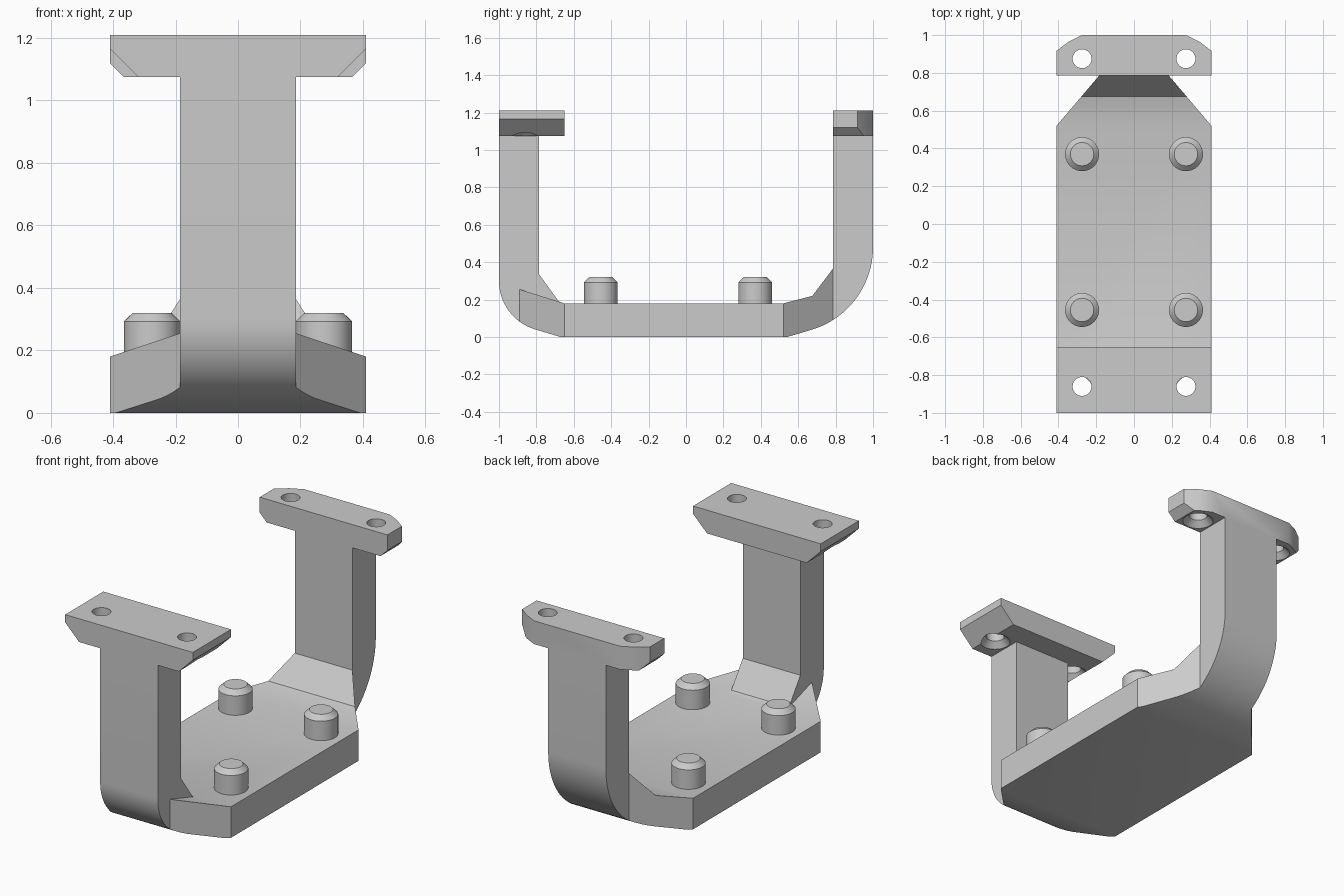
import bpy, bmesh
from math import sin, cos, pi, asin, atan, radians

cube = bpy.data.objects.get("Cube")
if cube:
    bpy.data.objects.remove(cube)

grey = bpy.data.materials.new("plain grey")
grey.use_nodes = True
grey.diffuse_color = (0.6, 0.6, 0.6, 1)
grey.node_tree.nodes["Principled BSDF"].inputs["Base Color"].default_value = (0.6, 0.6, 0.6, 1)


def make(name, bm):
    bmesh.ops.recalc_face_normals(bm, faces=bm.faces)
    mesh = bpy.data.meshes.new(name)
    bm.to_mesh(mesh)
    bm.free()
    mesh.materials.append(grey)
    obj = bpy.data.objects.new(name, mesh)
    bpy.context.collection.objects.link(obj)
    return obj


def loft(name, start, end):
    """Closed solid between two matching outlines."""
    bm = bmesh.new()
    a = [bm.verts.new(p) for p in start]
    b = [bm.verts.new(p) for p in end]
    bm.faces.new(a)
    bm.faces.new(b[::-1])
    for i in range(len(a)):
        j = (i + 1) % len(a)
        bm.faces.new((a[i], b[i], b[j], a[j]))
    return make(name, bm)


def across(name, outline, width):
    """Side outline (y, z) spread to a half width that may depend on y."""
    return loft(name, [(-width(y), y, z) for y, z in outline],
                [(width(y), y, z) for y, z in outline])


def turned(name, x, y, rings, n=40):
    """Round solid from (radius, z) rings."""
    bm = bmesh.new()
    loops = [[bm.verts.new((x + r * cos(2 * pi * i / n), y + r * sin(2 * pi * i / n), z))
              for i in range(n)] for r, z in rings]
    bm.faces.new(loops[0])
    bm.faces.new(loops[-1])
    for a, b in zip(loops, loops[1:]):
        for i in range(n):
            j = (i + 1) % n
            bm.faces.new((a[i], a[j], b[j], b[i]))
    return make(name, bm)


def combine(target, other, operation):
    mod = target.modifiers.new("combine", 'BOOLEAN')
    mod.operation, mod.solver, mod.object = operation, 'EXACT', other
    bpy.context.view_layer.objects.active = target
    bpy.ops.object.modifier_apply(modifier=mod.name)
    bpy.data.objects.remove(other)


def finish(obj, clean=True):
    if clean:
        bm = bmesh.new()
        bm.from_mesh(obj.data)
        bmesh.ops.remove_doubles(bm, verts=bm.verts, dist=0.0002)
        bmesh.ops.dissolve_limit(bm, angle_limit=0.01, verts=bm.verts, edges=bm.edges)
        bm.to_mesh(obj.data)
        bm.free()
    bpy.ops.object.select_all(action='DESELECT')
    obj.select_set(True)
    bpy.context.view_layer.objects.active = obj
    bpy.ops.object.shade_smooth_by_angle(angle=radians(30))


def arc(y, z, r, a0, a1, side, n=10):
    angles = [a0 + (a1 - a0) * i / n for i in range(n + 1)]
    return [(y + side * r * sin(a), z - r * cos(a)) for a in angles]


# Shared curves of the underside
HALF, POST, TOP = 0.41, 0.185, 1.21
slope = atan(0.3)
front_split, back_split = asin(0.16 / 0.27), asin(0.245 / 0.46)
front_high = arc(-0.73, 0.3, 0.27, pi / 2, front_split, -1)
front_low = arc(-0.73, 0.3, 0.27, front_split, slope, -1, 6) + [(-0.67, 0)]
back_low = [(0.54, 0)] + arc(0.54, 0.48, 0.46, slope, back_split, 1, 6)
back_high = arc(0.54, 0.48, 0.46, back_split, pi / 2, 1, 14)
back_top = [(0.785, 0.365), (0.675, 0.22), (0.52, 0.18)]

# Central U-shaped strap with both uprights
strap = ([(-1, 1.15)] + front_high + front_low[1:] + back_low + back_high[1:]
         + [(1, 1.15), (0.785, 1.15)] + back_top
         + [(-0.65, 0.18), (-0.68, 0.19), (-0.785, 0.335), (-0.785, 1.15)])
bracket = across("bracket_body", strap, lambda y: POST)

# Wide floor and the tapering wedges at each end
floor = across("floor", [(-0.65, 0), (0.52, 0), (0.52, 0.18), (-0.65, 0.18)], lambda y: HALF)
front_wedge = across("front_wedge", front_low + [(-0.65, 0), (-0.65, 0.18), (-0.89, 0.255)],
                     lambda y: HALF + (y + 0.65) * (HALF - POST) / 0.24)
back_wedge = across("back_wedge", [(0.52, 0)] + back_low + back_top,
                    lambda y: HALF - (y - 0.52) * (HALF - POST) / 0.265)
for part in (floor, front_wedge, back_wedge):
    combine(bracket, part, 'UNION')


# Mounting flanges with chamfered lower ends
def flange(name, y0, y1, chamfer):
    right = [(HALF - chamfer, 1.075), (HALF, 1.075 + chamfer), (HALF, TOP)]
    outline = right + [(-x, z) for x, z in reversed(right)]
    return loft(name, [(x, y0, z) for x, z in outline], [(x, y1, z) for x, z in outline])


front_flange = flange("front_flange", -1, -0.65, 0.09)
back_flange = flange("back_flange", 0.785, 1, 0.045)

# Rounded-off outer corners of the back flange
corner = [(0.5, 0.7), (0.5, 0.855), (HALF, 0.917), (0.345, 0.966), (0.275, 1), (0.2, 1.03)]
plan = corner + [(-x, y) for x, y in reversed(corner)]
trim = loft("corner_trim", [(x, y, 1) for x, y in plan], [(x, y, 1.3) for x, y in plan])
combine(back_flange, trim, 'INTERSECT')

for part in (front_flange, back_flange):
    combine(bracket, part, 'UNION')

# Countersunk screw holes, wide side below
for x in (-0.275, 0.275):
    for y in (-0.86, 0.875):
        hole = turned("hole_cutter", x, y, [(0.088, 1.07), (0.05, 1.108), (0.05, 1.3)])
        combine(bracket, hole, 'DIFFERENCE')
finish(bracket)

# Locating pegs on the floor
for side, x in (("right", -0.275), ("left", 0.275)):
    for end, y in (("front", -0.455), ("back", 0.37)):
        peg = turned(f"{end}_{side}_peg", x, y, [(0.09, 0.16), (0.09, 0.293), (0.062, 0.32)])
        finish(peg, clean=False)
